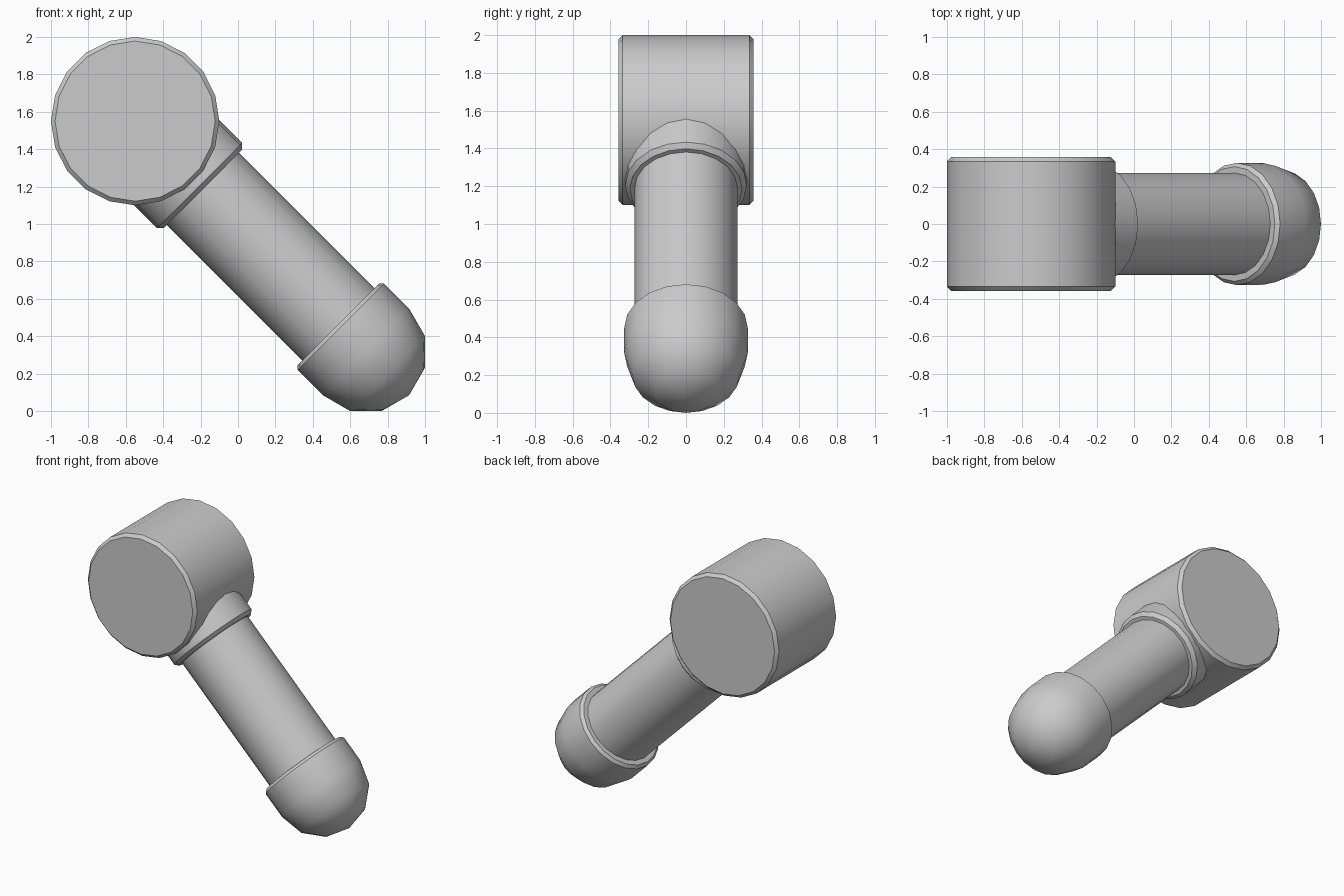
import bpy, bmesh
from math import radians, sin, cos
from mathutils import Matrix

if "Cube" in bpy.data.objects:
    bpy.data.objects.remove(bpy.data.objects["Cube"])

SIDES = 20


def lathe(name, profile, location, rotation):
    """Closed solid of revolution about local z from (radius, height) points."""
    bm = bmesh.new()
    rings = []
    for r, h in profile:
        if r == 0:
            rings.append([bm.verts.new((0, 0, h))])
        else:
            rings.append([bm.verts.new((r * cos(radians(360 * i / SIDES)),
                                        r * sin(radians(360 * i / SIDES)), h))
                          for i in range(SIDES)])
    for a, b in zip(rings, rings[1:]):
        for i in range(SIDES):
            j = (i + 1) % SIDES
            if len(b) == 1:
                bm.faces.new((a[i], a[j], b[0]))
            else:
                bm.faces.new((a[i], a[j], b[j], b[i]))
    for ring in (rings[0], rings[-1]):
        if len(ring) > 1:
            bm.faces.new(ring)
    bmesh.ops.recalc_face_normals(bm, faces=bm.faces)
    mesh = bpy.data.meshes.new(name)
    bm.to_mesh(mesh)
    bm.free()
    obj = bpy.data.objects.new(name, mesh)
    bpy.context.collection.objects.link(obj)
    obj.location = location
    obj.rotation_euler = rotation
    bpy.ops.object.select_all(action='DESELECT')
    obj.select_set(True)
    bpy.context.view_layer.objects.active = obj
    bpy.ops.object.shade_smooth_by_angle(angle=radians(35))
    return obj


# Joint drum lying along y
lathe("joint_drum", [(0.428, -0.357), (0.45, -0.335), (0.45, 0.335), (0.428, 0.357)],
      (-0.55, 0, 1.55), (radians(90), 0, 0))

# Parts strung along the arm axis, sloping down to the right
ORIGIN, TILT = (0.5, 0, 0.5), (0, radians(135), 0)
lathe("arm_collar", [(0.322, -1.4), (0.322, -0.998), (0.297, -0.973)], ORIGIN, TILT)
lathe("arm_shaft", [(0.273, -1.2), (0.273, 0.2)], ORIGIN, TILT)

# Rounded end cap with chamfered rim
R, C = 0.327, 0.26
cap = [(0.307, 0.051), (R, 0.071)]
cap += [(R * cos(radians(a)), C + R * sin(radians(a))) for a in (0, 30, 60)]
cap += [(0, C + R)]
lathe("end_cap", cap, ORIGIN, TILT)
